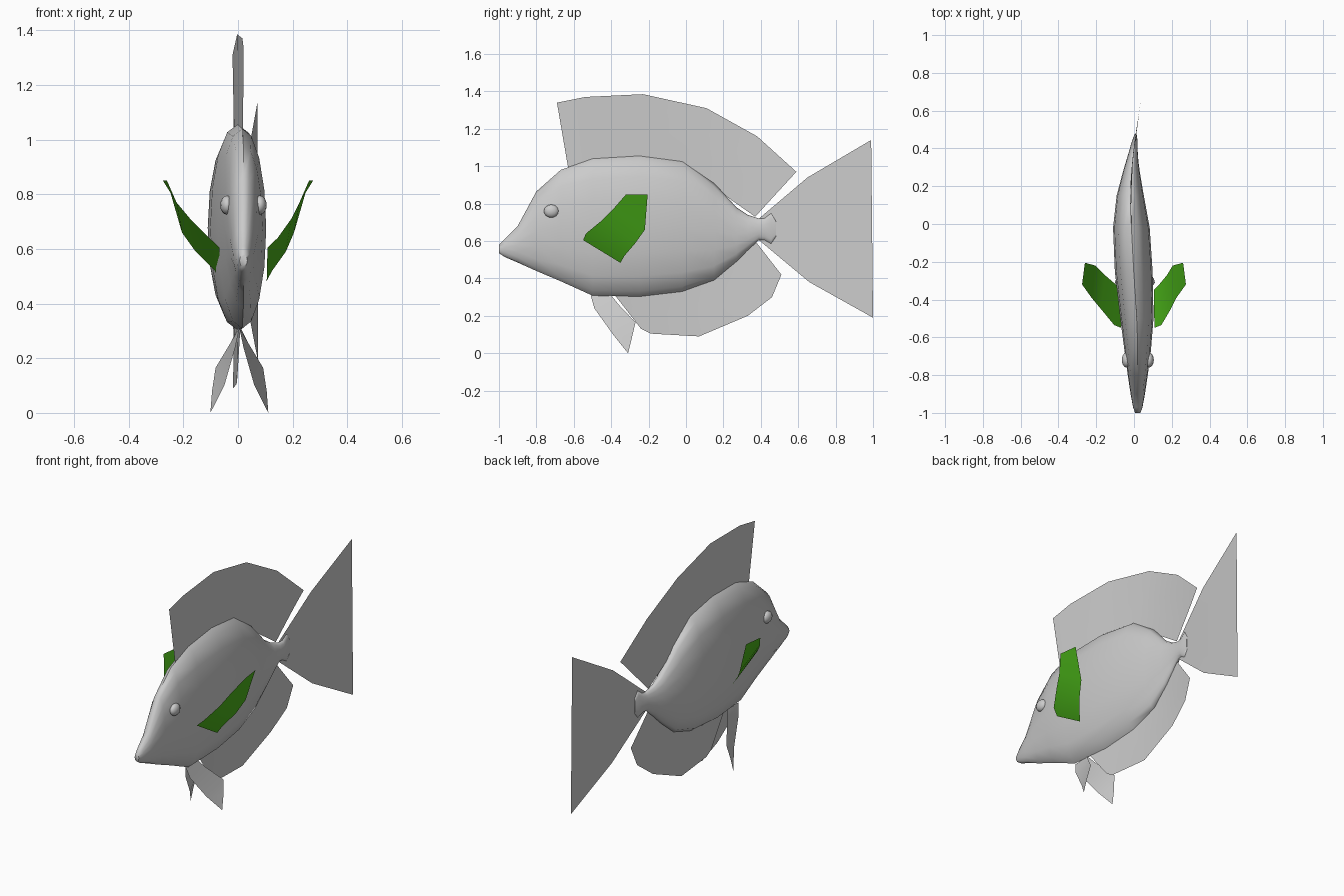
import bpy, bmesh, math

if "Cube" in bpy.data.objects:
    bpy.data.objects.remove(bpy.data.objects["Cube"])

SPINE = [(-1, .02), (-.69, .02), (-.45, .014), (-.23, -.003), (.1, -.02), (.2, -.02),
         (.35, -.008), (.5, .012), (.6, .03), (1, .073)]


def spine_x(y):
    # sideways swimming bend of the body
    for (a, xa), (b, xb) in zip(SPINE, SPINE[1:]):
        if y <= b:
            return xa + (xb - xa) * (y - a) / (b - a)
    return SPINE[-1][1]


def grid_object(name, rows, closed=False, angle=40):
    # skin consecutive rows of points; closed rows make a capped tube
    bm = bmesh.new()
    vr = [[bm.verts.new(p) for p in r] for r in rows]
    n = len(vr[0])
    for a, b in zip(vr, vr[1:]):
        for i in range(n if closed else n - 1):
            j = (i + 1) % n
            bm.faces.new((a[i], a[j], b[j], b[i]))
    if closed:
        bm.faces.new(vr[0])
        bm.faces.new(vr[-1])
    bmesh.ops.recalc_face_normals(bm, faces=bm.faces)
    me = bpy.data.meshes.new(name)
    bm.to_mesh(me)
    bm.free()
    ob = bpy.data.objects.new(name, me)
    bpy.context.collection.objects.link(ob)
    bpy.ops.object.select_all(action='DESELECT')
    ob.select_set(True)
    bpy.context.view_layer.objects.active = ob
    bpy.ops.object.shade_smooth_by_angle(angle=math.radians(angle))
    return ob


def spine_fin(name, inner, outer, steps=3):
    # thin sheet between two (y, z) edges, following the body bend
    rows = []
    for k in range(steps + 1):
        t = k / steps
        row = []
        for (y0, z0), (y1, z1) in zip(inner, outer):
            y = y0 + (y1 - y0) * t
            row.append((spine_x(y), y, z0 + (z1 - z0) * t))
        rows.append(row)
    return grid_object(name, rows)


# body: y, bottom z, top z, half width
sections = [(-1, .535, .58, .014), (-.97, .515, .61, .025), (-.9, .485, .68, .038),
            (-.8, .44, .865, .053), (-.67, .385, .98, .07), (-.5, .308, 1.04, .088),
            (-.25, .303, 1.055, .1), (-.02, .33, 1.025, .097), (.15, .39, .91, .072),
            (.27, .49, .78, .046), (.33, .55, .74, .033), (.39, .605, .72, .022),
            (.42, .605, .722, .018), (.455, .585, .75, .011), (.48, .62, .71, .004)]
N = 16
rings = []
for y, lo, hi, w in sections:
    rings.append([(spine_x(y) + w * math.sin(2 * math.pi * i / N), y,
                   (lo + hi) / 2 + (hi - lo) / 2 * math.cos(2 * math.pi * i / N))
                  for i in range(N)])
grid_object("body", rings, closed=True, angle=60)

# fins on the centre line
spine_fin("dorsal_fin",
          [(-.63, .99), (-.5, 1.02), (-.25, 1.03), (-.02, 1.0), (.17, .87), (.37, .73)],
          [(-.69, 1.34), (-.54, 1.37), (-.23, 1.385), (.11, 1.31), (.38, 1.16), (.59, .97)])
spine_fin("anal_fin",
          [(-.38, .31), (-.25, .32), (-.02, .35), (.15, .42), (.27, .51), (.37, .6)],
          [(-.24, .13), (-.19, .105), (.07, .09), (.33, .2), (.46, .3), (.51, .42)])
spine_fin("tail_fin",
          [(.39, .72), (.65, .94), (.99, 1.14)],
          [(.39, .605), (.66, .38), (1.0, .19)], steps=4)

green = bpy.data.materials.new("fin_green")
green.diffuse_color = (.07, .45, .01, 1)
green.use_nodes = True
green.node_tree.nodes["Principled BSDF"].inputs["Base Color"].default_value = green.diffuse_color

for side, label in ((1, "right"), (-1, "left")):
    # pelvic fin: front edge and back edge, splaying outward
    front = [(.0, -.51, .31), (.015, -.49, .24), (.055, -.39, .1), (.106, -.31, 0)]
    back = [(.005, -.4, .31), (.03, -.36, .26), (.087, -.27, .165), (.1, -.29, .08)]
    grid_object(label + "_pelvic_fin",
                [[(.005 + side * x, y, z) for x, y, z in e] for e in (front, back)])

    # pectoral fin: front edge and back edge, root shifted with the body bend
    front = [(.088, -.55, .605), (.125, -.535, .64), (.185, -.45, .71),
             (.225, -.39, .77), (.275, -.32, .85)]
    back = [(.085, -.35, .483), (.105, -.33, .52), (.165, -.27, .59),
            (.205, -.22, .66), (.26, -.205, .85)]
    shift = (.02, .02, .01, 0, 0)
    fin = grid_object(label + "_pectoral_fin",
                      [[(s + side * x, y, z) for (x, y, z), s in zip(e, shift)]
                       for e in (front, back)], angle=30)
    fin.data.materials.append(green)

    # eye: shallow bump on the side of the head
    bpy.ops.mesh.primitive_uv_sphere_add(segments=12, ring_count=8, radius=1,
                                         location=(.02 + side * .06, -.72, .76))
    eye = bpy.context.object
    eye.name = label + "_eye"
    eye.scale = (.025, .04, .035)
    bpy.ops.object.shade_smooth()
